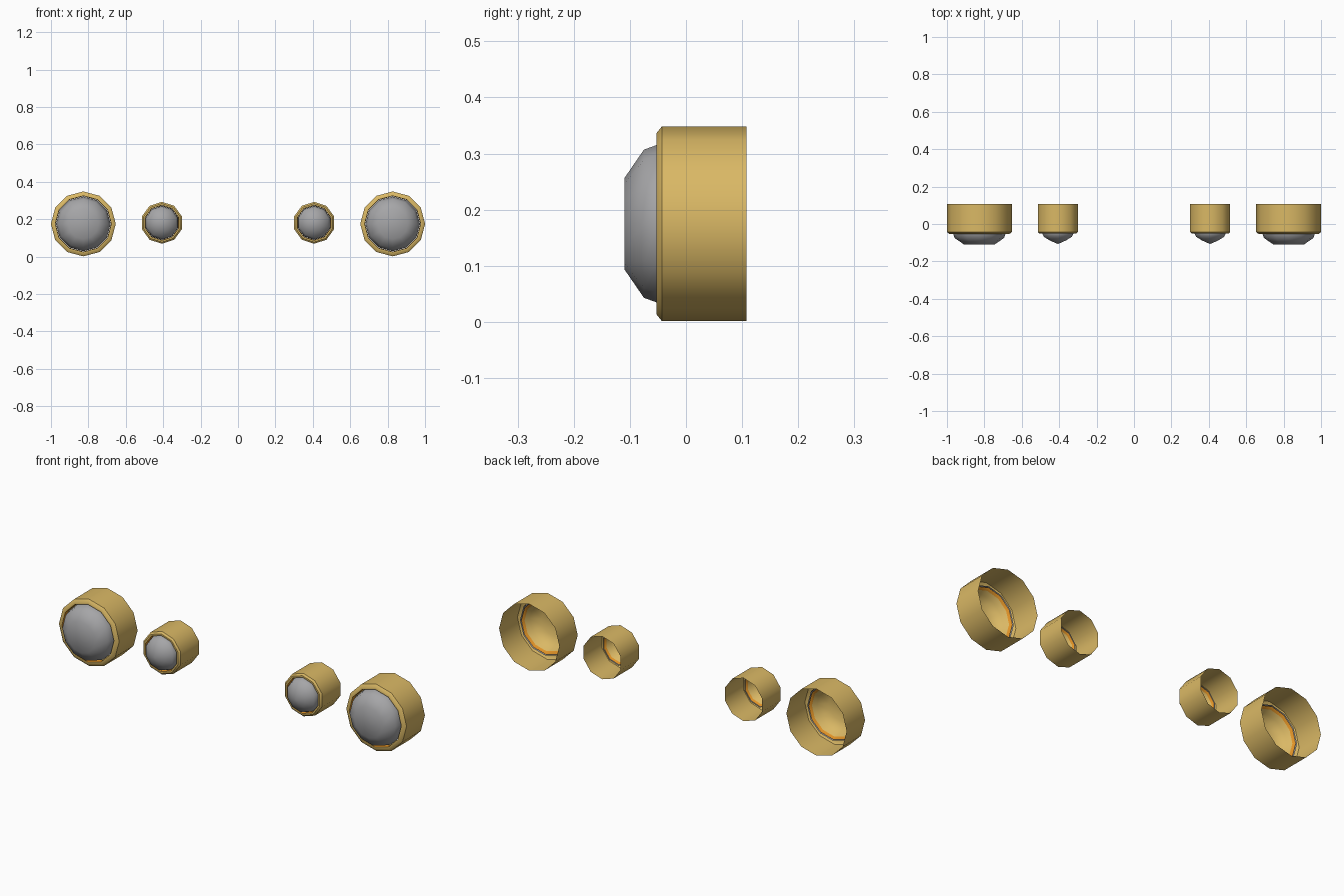
import bpy, math

if "Cube" in bpy.data.objects:
    bpy.data.objects.remove(bpy.data.objects["Cube"])


def material(name, rgb):
    m = bpy.data.materials.new(name)
    m.diffuse_color = (*rgb, 1)
    m.use_nodes = True
    m.node_tree.nodes["Principled BSDF"].inputs["Base Color"].default_value = m.diffuse_color
    return m


GOLD = material("gold", (0.70, 0.48, 0.13))
ORANGE = material("orange", (0.75, 0.29, 0.02))
GREY = material("grey", (0.38, 0.38, 0.39))


def lathe(name, x, z, sides, profile, mats):
    """Spin (radius, y) points around the y axis; mats has one (material) per band."""
    verts, rings, faces, fmat = [], [], [], []
    slots = list(dict.fromkeys(mats))
    for r, y in profile:
        ring = []
        for i in range(1 if r == 0 else sides):
            a = 2 * math.pi * i / sides
            ring.append(len(verts))
            verts.append((x + r * math.sin(a), y, z + r * math.cos(a)))
        rings.append(ring)
    for k, (a, b) in enumerate(zip(rings, rings[1:])):
        for i in range(sides):
            j = (i + 1) % sides
            if len(b) == 1:
                faces.append((a[i], a[j], b[0]))
            else:
                faces.append((a[i], a[j], b[j], b[i]))
            fmat.append(slots.index(mats[k]))
    if len(rings[-1]) > 1 and mats[len(rings) - 1:]:
        faces.append(tuple(rings[-1]))      # flat end cap
        fmat.append(slots.index(mats[-1]))
    me = bpy.data.meshes.new(name)
    me.from_pydata(verts, [], faces)
    for m in slots:
        me.materials.append(m)
    for p, s in zip(me.polygons, fmat):
        p.material_index = s
    ob = bpy.data.objects.new(name, me)
    bpy.context.collection.objects.link(ob)
    bpy.ops.object.select_all(action='DESELECT')
    ob.select_set(True)
    bpy.context.view_layer.objects.active = ob
    bpy.ops.object.shade_smooth_by_angle(angle=math.radians(42))


for side, s in (("left", -1), ("right", 1)):
    # large outer lamp: open-backed housing with bezel, lens, reflector
    x, z, n = s * 0.827, 0.175, 12
    lathe(f"{side}_large_housing", x, z, n,
          [(.1735, .108), (.1735, -.043), (.161, -.053), (.150, -.053), (.148, -.03)],
          [GOLD, GOLD, GOLD, ORANGE])
    lathe(f"{side}_large_lens", x, z, n,
          [(.146, -.025), (.140, -.053), (.132, -.075), (.081, -.110)],
          [GREY] * 4)
    lathe(f"{side}_large_reflector", x, z, n,
          [(.140, -.027), (.127, -.035), (.118, -.065), (.072, -.095)],
          [ORANGE, GOLD, GOLD, GOLD])

    # small inner lamp
    x, z, n = s * 0.407, 0.181, 10
    lathe(f"{side}_small_housing", x, z, n,
          [(.112, .108), (.112, -.043), (.103, -.051), (.094, -.051), (.092, -.03)],
          [GOLD, GOLD, GOLD, ORANGE])
    lathe(f"{side}_small_lens", x, z, n,
          [(.091, -.025), (.087, -.051), (.079, -.068), (.046, -.088), (0, -.107)],
          [GREY] * 4)
    lathe(f"{side}_small_reflector", x, z, n,
          [(.087, -.027), (.078, -.035), (.070, -.058), (.040, -.076), (0, -.092)],
          [ORANGE, GOLD, GOLD, GOLD])
